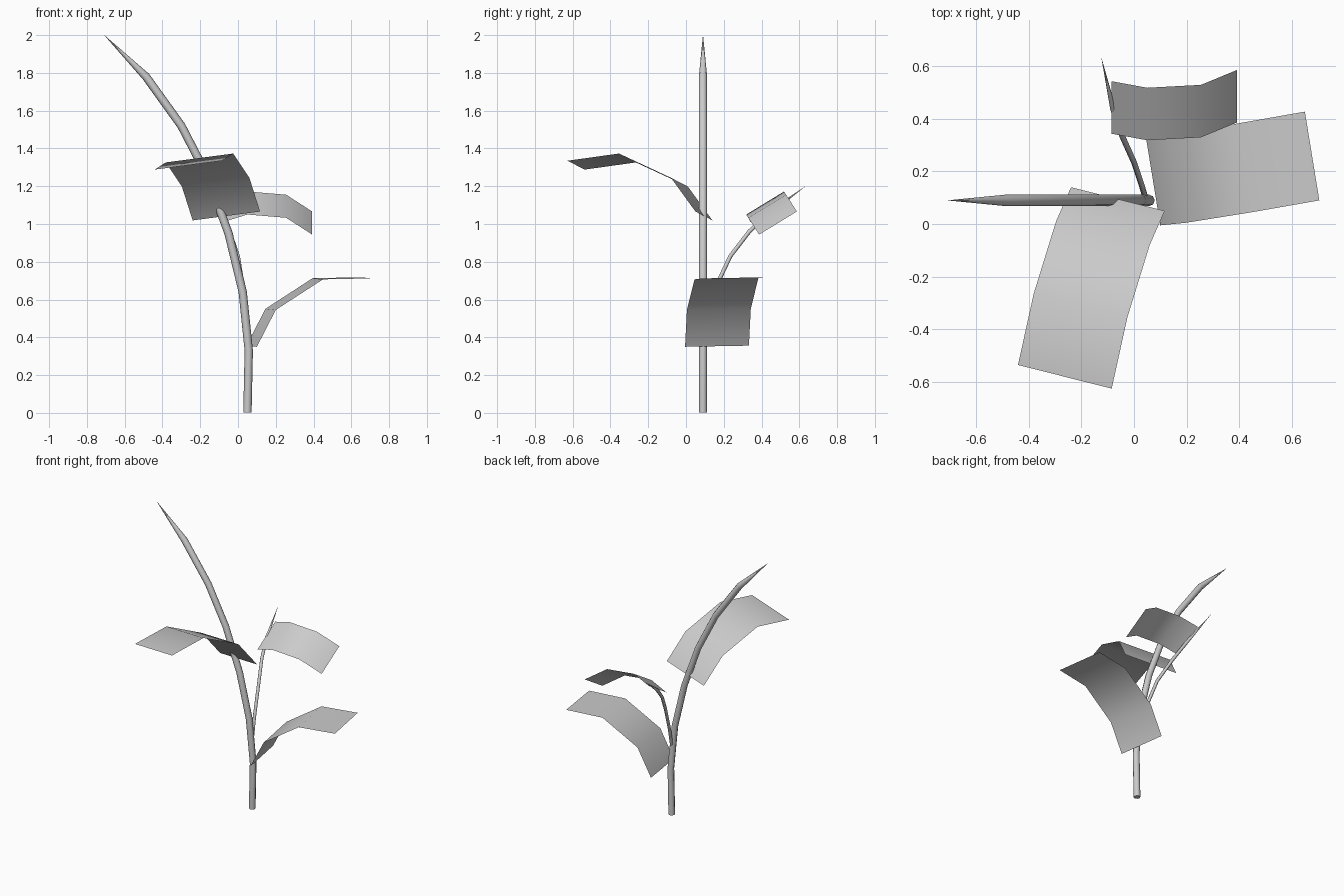
import bpy
from mathutils import Vector

if "Cube" in bpy.data.objects:
    bpy.data.objects.remove(bpy.data.objects["Cube"])


def stem(name, points, radius):
    """Faceted tube along a path, drawn out to a point at its last segment."""
    curve = bpy.data.curves.new(name, 'CURVE')
    curve.dimensions = '3D'
    curve.fill_mode = 'FULL'
    curve.bevel_depth = radius
    curve.bevel_resolution = 2
    curve.use_fill_caps = True
    spline = curve.splines.new('POLY')
    spline.points.add(len(points) - 1)
    for p, co in zip(spline.points, points):
        p.co = (*co, 1)
        p.radius = 1
    spline.points[-1].radius = 0.02
    obj = bpy.data.objects.new(name, curve)
    bpy.context.collection.objects.link(obj)
    bpy.ops.object.select_all(action='DESELECT')
    bpy.context.view_layer.objects.active = obj
    obj.select_set(True)
    bpy.ops.object.convert(target='MESH')
    bpy.context.object.name = name


def leaf(name, edge, across):
    """Single-sheet bent blade: one long edge swept across its width."""
    n = len(edge)
    verts = [Vector(p) for p in edge] + [Vector(p) + Vector(across) for p in edge]
    faces = [(i, i + 1, n + i + 1, n + i) for i in range(n - 1)]
    mesh = bpy.data.meshes.new(name)
    mesh.from_pydata(verts, [], faces)
    mesh.shade_smooth()
    obj = bpy.data.objects.new(name, mesh)
    bpy.context.collection.objects.link(obj)


# Main stem, bending to the left
stem("main_stem", [(x, 0.09, z) for x, z in
     [(0.05, 0.002), (0.057, 0.33), (0.025, 0.64), (-0.05, 0.95),
      (-0.16, 1.25), (-0.30, 1.52), (-0.487, 1.78), (-0.708, 2.0)]], 0.022)

# Side branch, growing towards the back
stem("side_branch", [(0.045, 0.095, 0.48), (0.03, 0.145, 0.64), (0.0, 0.235, 0.83),
                     (-0.045, 0.335, 0.96), (-0.08, 0.44, 1.06),
                     (-0.124, 0.633, 1.2)], 0.011)

# Leaves
leaf("lower_right_leaf", [(0.10, -0.005, 0.35), (0.20, 0.005, 0.545),
                          (0.45, 0.045, 0.707), (0.706, 0.09, 0.712)],
     (-0.055, 0.338, 0.006))
leaf("front_leaf", [(0.117, 0.05, 1.066), (0.06, -0.08, 1.245),
                    (-0.025, -0.355, 1.373), (-0.085, -0.627, 1.335)],
     (-0.357, 0.09, -0.047))
leaf("branch_leaf", [(-0.086, 0.544, 1.13), (0.05, 0.519, 1.172),
                     (0.255, 0.53, 1.155), (0.393, 0.587, 1.066)],
     (0, -0.2, -0.122))
